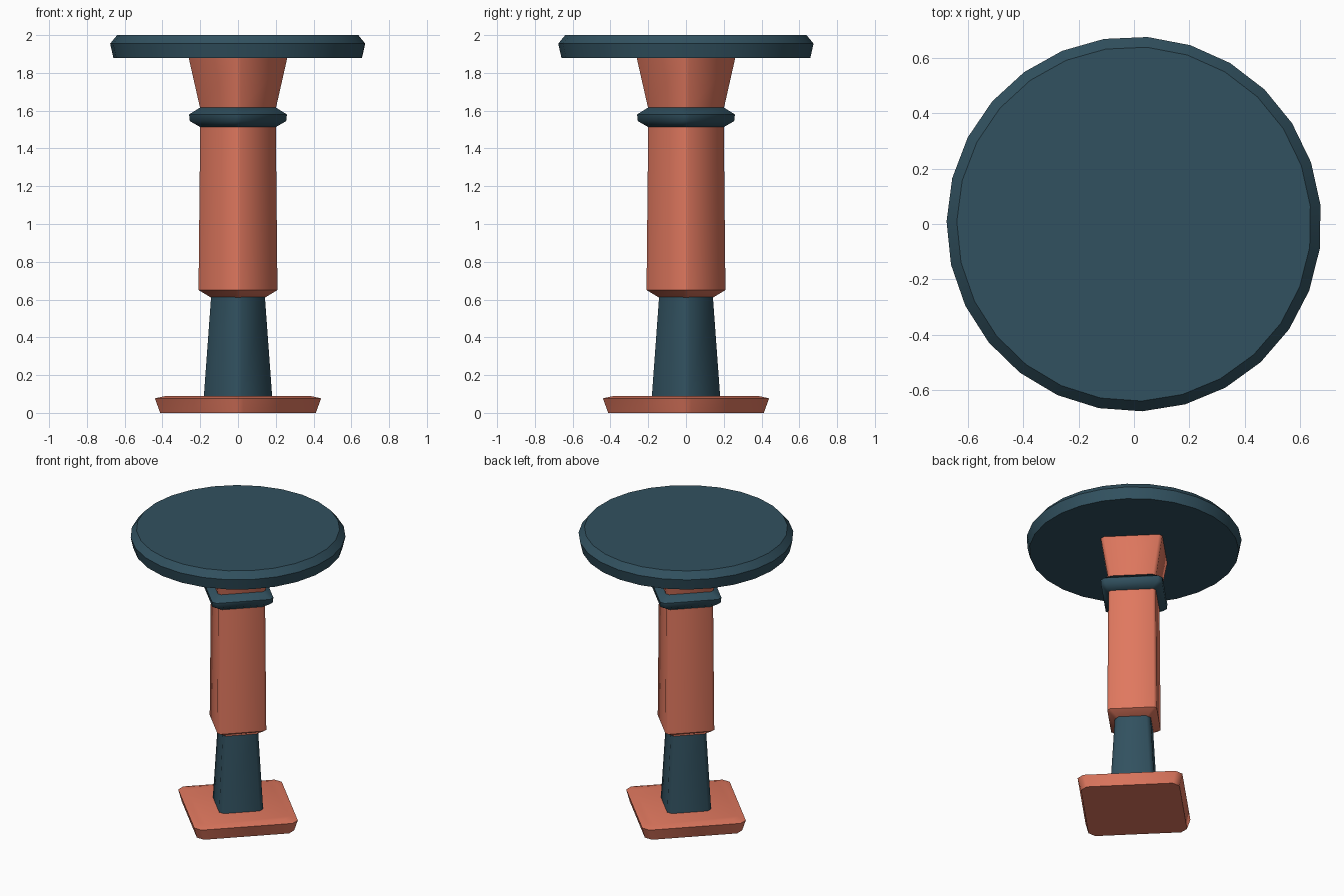
import bpy, math

if "Cube" in bpy.data.objects:
    bpy.data.objects.remove(bpy.data.objects["Cube"])


def material(name, rgb):
    m = bpy.data.materials.new(name)
    m.diffuse_color = (*rgb, 1)
    m.use_nodes = True
    m.node_tree.nodes["Principled BSDF"].inputs["Base Color"].default_value = m.diffuse_color
    return m


terracotta = material("terracotta", (0.745, 0.188, 0.114))
slate = material("slate blue", (0.031, 0.082, 0.115))


def loft(name, rings, mat, angle=50):
    """Closed solid from a stack of rings, each a list of points."""
    n = len(rings[0])
    verts = [p for ring in rings for p in ring]
    faces = [tuple(reversed(range(n))),
             tuple(range(n * (len(rings) - 1), n * len(rings)))]
    for k in range(len(rings) - 1):
        for i in range(n):
            j = (i + 1) % n
            faces.append((k * n + i, k * n + j, (k + 1) * n + j, (k + 1) * n + i))
    mesh = bpy.data.meshes.new(name)
    mesh.from_pydata(verts, [], faces)
    mesh.materials.append(mat)
    ob = bpy.data.objects.new(name, mesh)
    bpy.context.collection.objects.link(ob)
    bpy.ops.object.select_all(action='DESELECT')
    ob.select_set(True)
    bpy.context.view_layer.objects.active = ob
    bpy.ops.object.shade_smooth_by_angle(angle=math.radians(angle))
    return ob


def diamond(z, r, h):
    """Square turned 45 degrees with small corner chamfers of half width h."""
    pts = []
    for q in range(4):
        c, s = round(math.cos(q * math.pi / 2)), round(math.sin(q * math.pi / 2))
        for x, y in ((r, -h), (r, h)):
            pts.append((x * c - y * s, x * s + y * c, z))
    return pts


def disc(z, r, n=27, phase=math.radians(5.85)):
    return [(r * math.cos(phase + i * math.tau / n),
             r * math.sin(phase + i * math.tau / n), z) for i in range(n)]


# Square parts: (z, corner radius) profiles
parts = [
    ("base_plate", terracotta, 0.028, [(0, 0.412), (0.077, 0.44), (0.09, 0.38)]),
    ("lower_neck", slate, 0.018, [(0.085, 0.181), (0.62, 0.142)]),
    ("column", terracotta, 0.012, [(0.612, 0.145), (0.65, 0.209), (1.52, 0.2)]),
    ("collar", slate, 0.018, [(1.513, 0.2), (1.545, 0.255), (1.58, 0.259), (1.617, 0.2)]),
    ("capital", terracotta, 0.014, [(1.61, 0.2), (1.885, 0.262)]),
]
for name, mat, h, profile in parts:
    loft(name, [diamond(z, r, h) for z, r in profile], mat)

# Round top with a bevelled upper rim
loft("round_top", [disc(1.88, 0.66), disc(1.955, 0.677), disc(2.0, 0.64)], slate)
